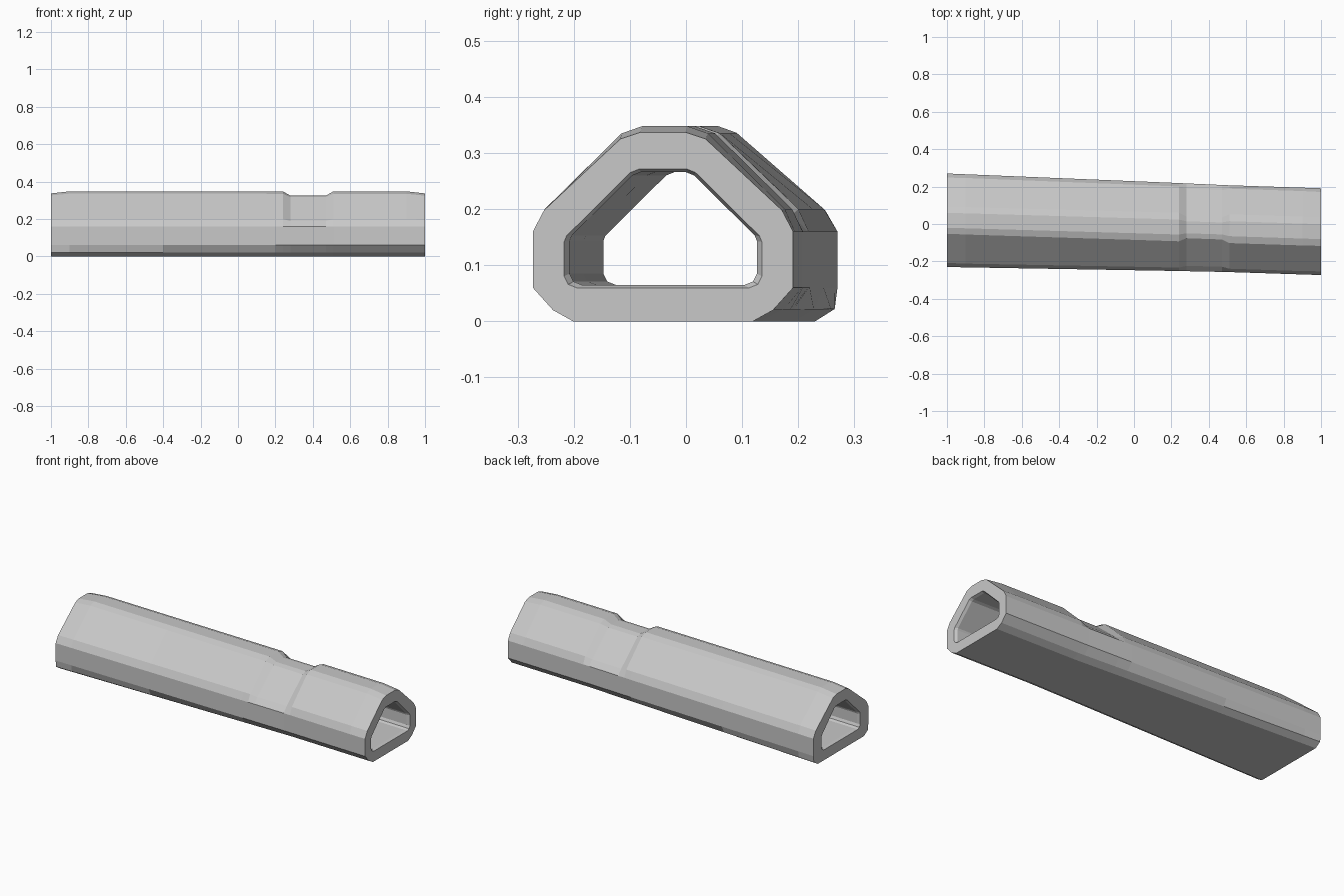
import bpy
import bmesh
from mathutils import Vector

cube = bpy.data.objects.get("Cube")
if cube:
    bpy.data.objects.remove(cube, do_unlink=True)

grey = bpy.data.materials.new("light_grey")
grey.use_nodes = True
colour = (0.58, 0.58, 0.58, 1)
grey.diffuse_color = colour
grey.node_tree.nodes["Principled BSDF"].inputs["Base Color"].default_value = colour

# Half profiles (side, height) from the bottom edge to the top edge
WIDE = [(.21, 0), (.245, .022), (.25, .06), (.25, .16), (.23, .2), (.073, .336), (.04, .348)]
NARROW = [(.16, 0), (.196, .02), (.232, .06), (.232, .16), (.214, .2), (.077, .335), (.04, .348)]
HOLE = [(.145, .065), (.16, .071), (.167, .085), (.167, .143), (.163, .153), (.055, .26), (.04, .266)]
# Inward shift of the upper points: at the tapered ends and in the grip recess
TAPER = {4: (.002, .002), 5: (.001, .01), 6: (0, .011)}
RECESS = {4: (.01, .01), 5: (.018, .018), 6: (.008, .023)}


def centre(x):
    """Sideways drift of the tube along its length."""
    if x < .2:
        return .02 - .035 * (x + 1) / 1.2
    return -.015 - .026 * (x - .2) / .8


def outer(x, shift):
    t = min(1, (x + 1) / 1.5)
    half = [Vector(a).lerp(Vector(b), t) for a, b in zip(WIDE, NARROW)]
    for i, d in shift.items():
        half[i] -= Vector(d)
    return half


def hole(grow):
    mid = Vector((0, .166))
    return [mid + (Vector(p) - mid) * grow for p in HOLE]


def ring(bm, x, half):
    """Mirror a half profile into a closed ring of vertices."""
    c = centre(x)
    points = [(c + p[0], p[1]) for p in half]
    points += [(c - p[0], p[1]) for p in reversed(half)]
    return [bm.verts.new((x, y, z)) for y, z in points]


def bridge(bm, a, b):
    n = len(a)
    for i in range(n):
        j = (i + 1) % n
        bm.faces.new((a[i], a[j], b[j], b[i]))


bm = bmesh.new()

# Outer skin, front end to back end
stations = [(-1, TAPER), (-.9, {}), (-.4, {}), (.2, {}), (.24, {}), (.28, RECESS),
            (.47, RECESS), (.51, {}), (.9, {}), (1, TAPER)]
rings = [ring(bm, x, outer(x, shift)) for x, shift in stations]

# Bore with a small chamfer at each mouth, closing the loop back to the start
bore = [(1, 1.055), (.985, 1), (.2, 1), (-.985, 1), (-1, 1.055)]
rings += [ring(bm, x, hole(grow)) for x, grow in bore]
for i, r in enumerate(rings):
    bridge(bm, r, rings[(i + 1) % len(rings)])

bmesh.ops.recalc_face_normals(bm, faces=bm.faces[:])
mesh = bpy.data.meshes.new("hollow_grip_tube")
bm.to_mesh(mesh)
bm.free()
mesh.materials.append(grey)
tube = bpy.data.objects.new("hollow_grip_tube", mesh)
bpy.context.collection.objects.link(tube)
